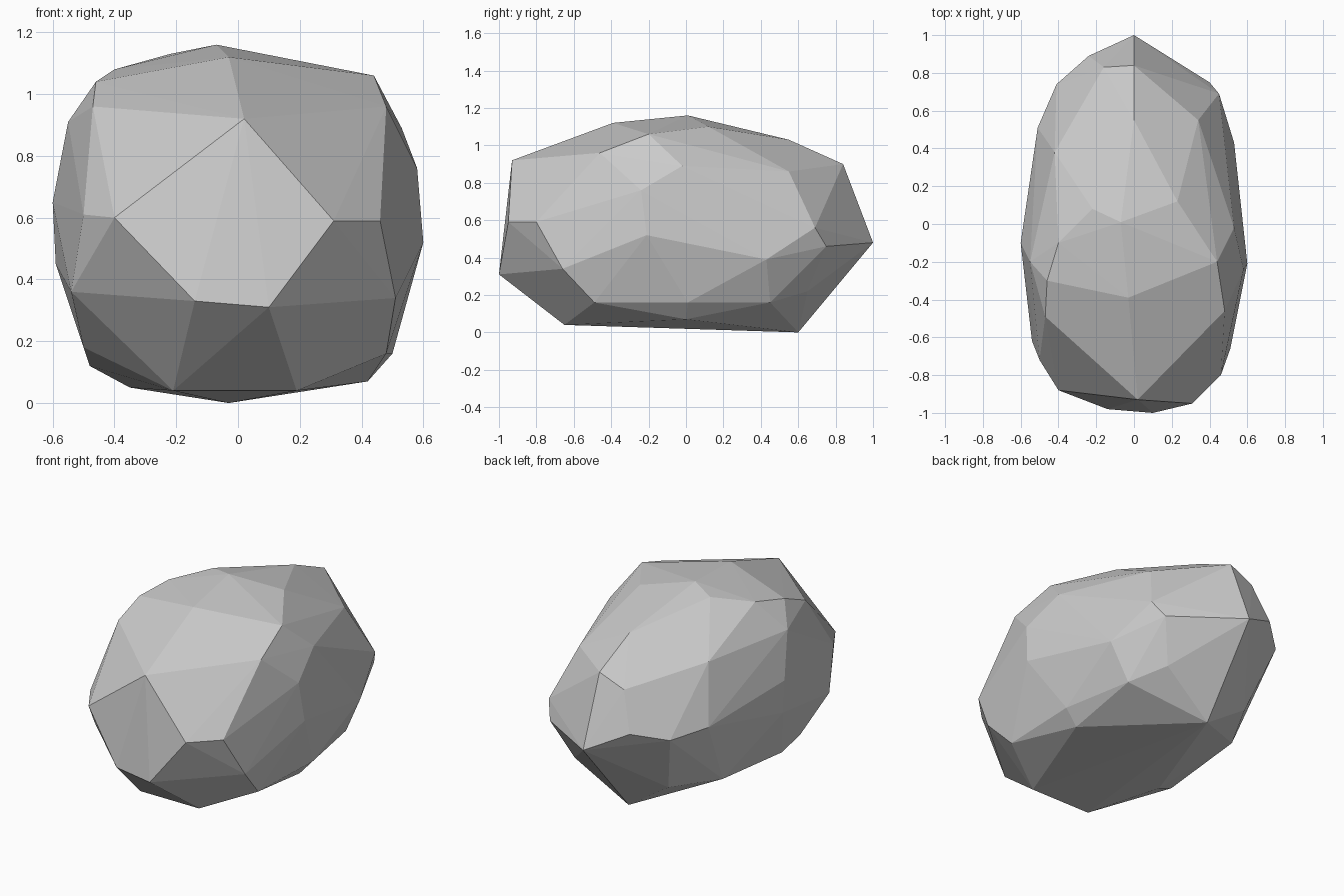
import bpy, bmesh

if "Cube" in bpy.data.objects:
    bpy.data.objects.remove(bpy.data.objects["Cube"])

# Corner points of the boulder in centimetres, grouped by height band
underside = [(19, -65, 4), (-21, -65, 4), (-3, 60, 0), (42, 0, 7),
             (-35, -20, 5), (-48, -25, 12)]
lower = [(48, -49, 16), (50, 1, 16), (42, 45, 16), (30, 65, 22),
         (-30, 60, 18), (-46, 30, 16), (-50, -40, 18)]
belt = [(10, -100, 31), (-14, -98, 33), (51, -66, 34), (60, -21, 52),
        (53, 43, 39), (45, 69, 56), (40, 75, 46), (0, 100, 48),
        (-24, 89, 60), (-41, 74, 55), (-51, 51, 57), (-59, -10, 45), (-54, -62, 36)]
upper = [(31, -95, 59), (46, -80, 59), (58, -24, 76), (-60, -10, 65),
         (-50, -72, 61), (-40, -88, 60)]
shoulder = [(2, -93, 92), (48, -46, 96), (53, -2, 89), (34, 55, 86), (0, 84, 90),
            (-16, 83, 83), (-42, 38, 90), (-55, -20, 91), (-47, -49, 96)]
crown = [(-3, -39, 112), (44, -20, 106), (23, 12, 110), (0, 55, 103),
         (-7, 1, 116), (-22, 8, 113), (-40, -10, 108), (-46, -30, 104)]

# Boulder: faceted convex skin stretched over the bands
bm = bmesh.new()
for band in (underside, lower, belt, upper, shoulder, crown):
    for p in band:
        bm.verts.new([c / 100 for c in p])
bmesh.ops.convex_hull(bm, input=bm.verts[:])
loose = [v for v in bm.verts if not v.link_faces]
bmesh.ops.delete(bm, geom=loose, context='VERTS')
bmesh.ops.recalc_face_normals(bm, faces=bm.faces[:])

mesh = bpy.data.meshes.new("boulder")
bm.to_mesh(mesh)
bm.free()
boulder = bpy.data.objects.new("boulder", mesh)
bpy.context.collection.objects.link(boulder)
